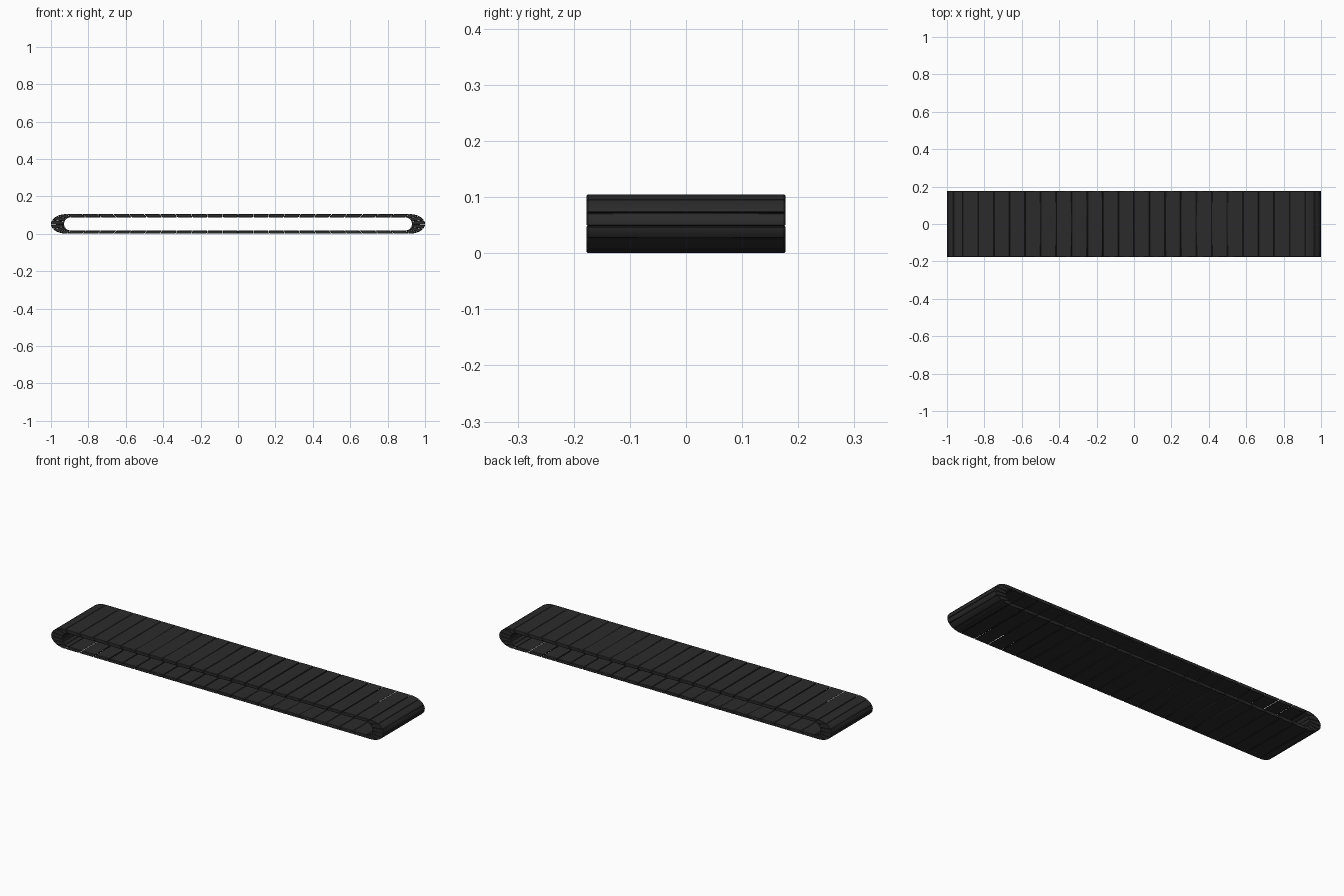
import bpy, bmesh
from math import sin, cos, radians

if "Cube" in bpy.data.objects:
    bpy.data.objects.remove(bpy.data.objects["Cube"])

HALF_H, WIDTH = 0.0525, 0.177      # half height of the loop, half width of a pad
STRAIGHT, PADS = 0.917, 22         # half length of the straight run, pads per run
GAP = 0.0012
PITCH = 2 * STRAIGHT / PADS

mat = bpy.data.materials.new("black_rubber")
mat.diffuse_color = (0.025, 0.024, 0.025, 1)
mat.use_nodes = True
mat.node_tree.nodes["Principled BSDF"].inputs["Base Color"].default_value = mat.diffuse_color


def pad(name, outer, inner, bevel=0.002):
    """Extrude an (x, z) outline across the belt width."""
    bm = bmesh.new()
    pts = outer + inner[::-1]
    face = bm.faces.new([bm.verts.new((x, -WIDTH, z)) for x, z in pts])
    ext = bmesh.ops.extrude_face_region(bm, geom=[face])
    verts = [g for g in ext["geom"] if isinstance(g, bmesh.types.BMVert)]
    bmesh.ops.translate(bm, verts=verts, vec=(0, 2 * WIDTH, 0))
    bmesh.ops.recalc_face_normals(bm, faces=bm.faces)
    me = bpy.data.meshes.new(name)
    bm.to_mesh(me)
    bm.free()
    me.materials.append(mat)
    ob = bpy.data.objects.new(name, me)
    bpy.context.collection.objects.link(ob)
    mod = ob.modifiers.new("soft_edges", "BEVEL")
    mod.width, mod.segments = bevel, 1
    mod.limit_method, mod.angle_limit = "ANGLE", radians(50)
    return ob


# Flat pads on the upper and lower runs, with slightly slanted joints
for side, run in ((1, "upper"), (-1, "lower")):
    for i in range(PADS):
        a = -STRAIGHT + i * PITCH + GAP
        b = a + PITCH - 2 * GAP
        zo, zi = HALF_H * (1 + side), HALF_H + side * 0.0355
        s = 0.975                   # inner run is a little shorter
        pad(f"{run}_pad_{i + 1}", [(a, zo), (b, zo)], [(a * s, zi), (b * s, zi)])

# Curved pads around both ends: elliptical outside, tighter ellipse inside
ANGLES = (90, 54, 22, -5, -30, -57, -90)
for side, end in ((1, "right"), (-1, "left")):
    for i, (hi, lo) in enumerate(zip(ANGLES, ANGLES[1:])):
        hi, lo = hi - 0.6, lo + 0.6
        steps = [radians(hi + (lo - hi) * k / 4) for k in range(5)]
        outer = [(side * (STRAIGHT + 0.083 * cos(t)), HALF_H * (1 + sin(t))) for t in steps]
        inner = [(side * (STRAIGHT * 0.975 + 0.036 * cos(t)), HALF_H + 0.0355 * sin(t)) for t in steps]
        pad(f"{end}_end_pad_{i + 1}", outer, inner)

# Smooth curves, crisp edges
for ob in bpy.context.collection.objects:
    ob.select_set(True)
    bpy.context.view_layer.objects.active = ob
bpy.ops.object.shade_smooth_by_angle(angle=radians(30))
